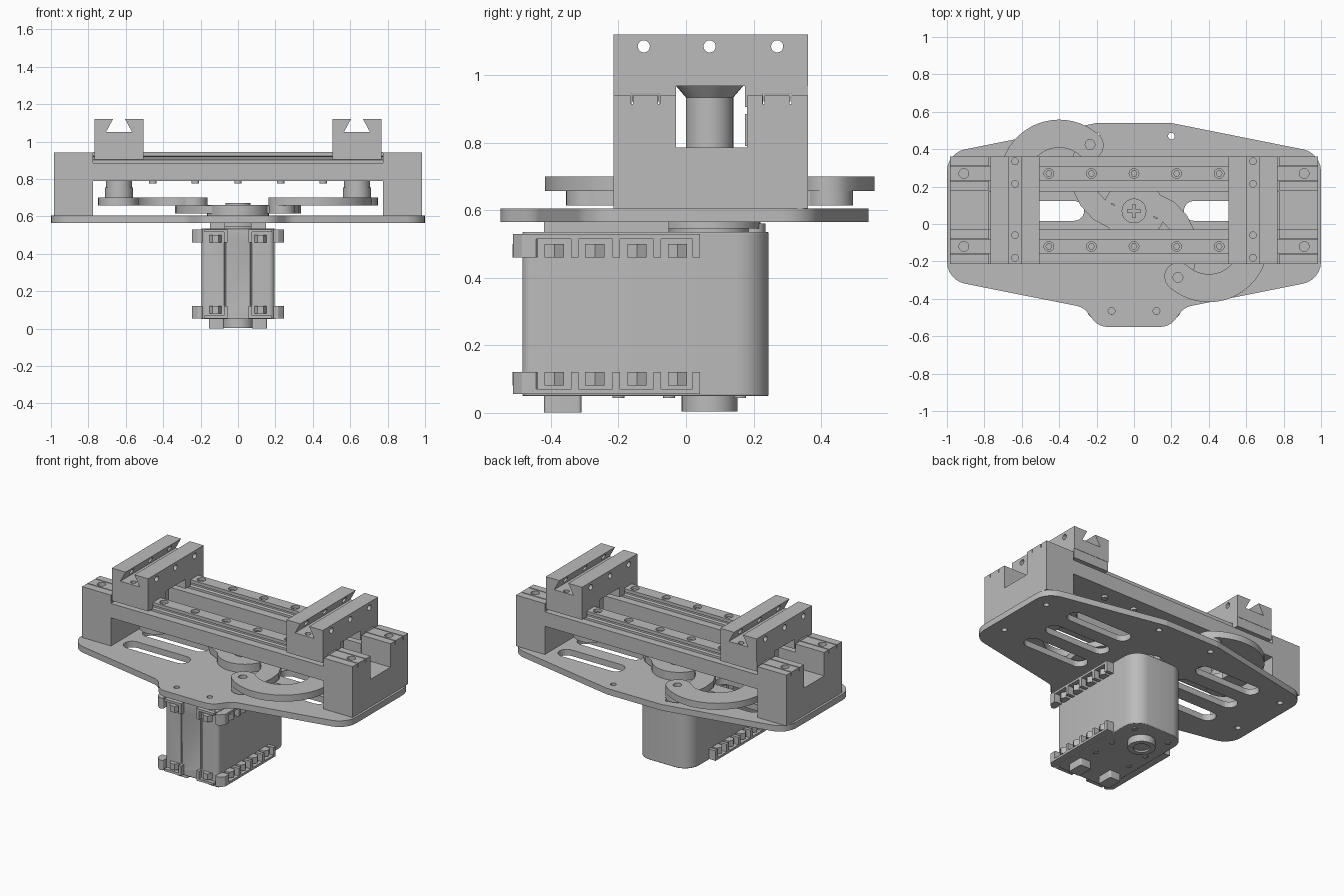
import bpy, bmesh, math
from mathutils import Vector

cube = bpy.data.objects.get("Cube")
if cube:
    bpy.data.objects.remove(cube)

grey = bpy.data.materials.new("machined_grey")
grey.use_nodes = True
TONE = (0.5, 0.5, 0.5, 1)
grey.diffuse_color = TONE
grey.node_tree.nodes["Principled BSDF"].inputs["Base Color"].default_value = TONE
CY = 0.07        # y of the main axis
RAILS = (-0.12, 0.27)


def circle(x, y, r, n=32):
    return [(x + r * math.cos(2 * math.pi * i / n), y + r * math.sin(2 * math.pi * i / n)) for i in range(n)]


def rect(x0, x1, y0, y1):
    return [(x0, y0), (x1, y0), (x1, y1), (x0, y1)]


def rounded(corners, steps=6):
    """Polygon with a radius at each corner, given as (x, y, radius)."""
    out = []
    for i, (x, y, r) in enumerate(corners):
        p = Vector((x, y))
        a = (Vector(corners[i - 1][:2]) - p).normalized()
        b = (Vector(corners[(i + 1) % len(corners)][:2]) - p).normalized()
        half = a.angle(b) / 2
        c = p + (a + b).normalized() * (r / math.sin(half))
        d = r / math.tan(half)
        s, e = p + a * d - c, p + b * d - c
        turn = s.angle_signed(e)
        for k in range(steps + 1):
            t = -turn * k / steps
            out.append((c.x + s.x * math.cos(t) - s.y * math.sin(t), c.y + s.x * math.sin(t) + s.y * math.cos(t)))
    return out


def ribbon(path, w):
    """Outline of a strip with round ends along a path."""
    pts = [Vector(p) for p in path]
    dirs = [(pts[min(i + 1, len(pts) - 1)] - pts[max(i - 1, 0)]).normalized() for i in range(len(pts))]
    side = [Vector((-d.y, d.x)) * w for d in dirs]

    def cap(p, n):
        return [p + Vector((n.x * math.cos(t) + n.y * math.sin(t), n.y * math.cos(t) - n.x * math.sin(t)))
                for t in (math.pi * k / 12 for k in range(13))]
    out = [p + s for p, s in zip(pts[:-1], side)] + cap(pts[-1], side[-1])
    out += [p - s for p, s in reversed(list(zip(pts[1:-1], side[1:-1])))] + cap(pts[0], -side[0])
    return [(p.x, p.y) for p in out]


def arc(cx, cy, r, a0, a1, n=20):
    return [(cx + r * math.cos(math.radians(a0 + (a1 - a0) * i / n)),
             cy + r * math.sin(math.radians(a0 + (a1 - a0) * i / n))) for i in range(n + 1)]


def part(name, solids, smooth=True):
    """Object made of prisms, each (outline, low, high, axis)."""
    bm = bmesh.new()
    for pts, lo, hi, *ax in solids:
        place = {"x": lambda u, v, h: (h, u, v), "y": lambda u, v, h: (u, h, v),
                 "z": lambda u, v, h: (u, v, h)}[ax[0] if ax else "z"]
        face = bm.faces.new([bm.verts.new(place(u, v, lo)) for u, v in pts])
        ext = bmesh.ops.extrude_face_region(bm, geom=[face])["geom"]
        move = Vector(place(0, 0, hi - lo))
        bmesh.ops.translate(bm, vec=move, verts=[g for g in ext if isinstance(g, bmesh.types.BMVert)])
    bmesh.ops.recalc_face_normals(bm, faces=bm.faces)
    me = bpy.data.meshes.new(name)
    bm.to_mesh(me)
    bm.free()
    me.materials.append(grey)
    ob = bpy.data.objects.new(name, me)
    bpy.context.collection.objects.link(ob)
    if smooth:
        bpy.ops.object.select_all(action="DESELECT")
        ob.select_set(True)
        bpy.context.view_layer.objects.active = ob
        bpy.ops.object.shade_smooth_by_angle(angle=math.radians(30))
    return ob


def cut(ob, solids):
    tool = part("cutter", solids, False)
    tool.hide_render = True
    mod = ob.modifiers.new("cut", "BOOLEAN")
    mod.operation, mod.solver, mod.object = "DIFFERENCE", "EXACT", tool
    bpy.context.view_layer.objects.active = ob
    bpy.ops.object.modifier_apply(modifier=mod.name)
    bpy.data.objects.remove(tool)


def spin(pts, s):
    """Half turn about the main axis when s is -1."""
    return [(s * x, CY + s * (y - CY)) for x, y in pts]


# Base plate with slots and screw holes
half = [(0.2, 0.54, 0.1), (1, 0.38, 0.12), (1, -0.30, 0.12), (0.27, -0.445, 0.1), (0.19, -0.55, 0.1)]
plate = part("base_plate", [(rounded(half + [(-x, y, r) for x, y, r in reversed(half)]), 0.565, 0.605)])
holes = []
for s in (-1, 1):
    holes += [(ribbon([(s * 0.32, y), (s * 0.68, y)], 0.053), 0.5, 0.7) for y in (CY - 0.2, CY, CY + 0.2)]
    holes += [(circle(s * x, y, 0.018, 16), 0.5, 0.7)
              for x, y in ((0.12, -0.465), (0.2, 0.47), (0.91, -0.12), (0.91, 0.27))]
cut(plate, holes)

# End blocks and the beams between them
for s, side in ((1, "left"), (-1, "right")):
    x0, x1 = sorted((s * 0.775, s * 0.985))
    block = part(side + "_end_block", [([(-0.215, 0.605), (0.362, 0.605), (0.362, 0.94), (0.18, 0.94), (0.18, 0.785),
                                         (-0.03, 0.785), (-0.03, 0.94), (-0.215, 0.94)], x0, x1, "x")])
    cut(block, [(circle(s * 0.91, y, 0.026, 20), 0.9, 1) for y in RAILS]
        + [(rect(y + d - 0.003, y + d + 0.003, 0.915, 1), -1, 1, "x") for y in RAILS for d in (-0.04, 0.04)])
xs = (-0.685, -0.455, -0.228, 0, 0.228, 0.455, 0.685)
for y, label in zip(RAILS, ("front", "back")):
    part(label + "_beam", [(rect(y - 0.095, y + 0.09, 0.79, 0.885), -0.775, 0.775, "x")])
    w = 0.04
    prof = [(-w, 0.885), (w, 0.885), (w, 0.9), (w - 0.012, 0.906), (w - 0.012, 0.916), (w, 0.922), (w, 0.943)]
    prof += [(-u, v) for u, v in reversed(prof[2:])]
    rail = part(label + "_rail", [([(y + u, v) for u, v in prof], -0.775, 0.775, "x")])
    cut(rail, [(circle(x, y, 0.026, 20), 0.91, 1) for x in xs])
    part(label + "_rail_screws", [(circle(x, y, 0.02, 16), 0.775, 0.8) for x in xs[1:-1]]
         + [(circle(x, y, 0.018, 6), 0.9, 0.93) for x in xs])

# Sliding jaws: carriages, dovetailed body and drive pin
for s, side in ((1, "left"), (-1, "right")):
    c = s * 0.636
    x0, x1 = c - 0.132, c + 0.132
    jaw = part(side + "_jaw", [([(x0, 0.968), (x1, 0.968), (x1, 1.12), (c + 0.032, 1.12), (c + 0.07, 1.05),
                                 (c - 0.07, 1.05), (c - 0.032, 1.12), (x0, 1.12)], -0.215, 0.362, "y")])
    cut(jaw, [(circle(y, 1.085, 0.018, 20), x0 - 0.1, x1 + 0.1, "x") for y in (-0.125, CY, 0.27)]
        + [(circle(c, y, 0.018, 16), 1, 1.1) for y in (-0.18, -0.06, 0.215, 0.335)])
    for y, label in zip(RAILS, ("front", "back")):
        a, b = y - 0.095, y + 0.09
        part(f"{side}_{label}_carriage", [([(a, 0.905), (y - 0.042, 0.905), (y - 0.042, 0.946), (y + 0.042, 0.946),
                                           (y + 0.042, 0.905), (b, 0.905), (b, 0.968), (a, 0.968)], x0, x1, "x")])
    part(side + "_drive_pin", [(circle(c, CY, 0.07), 0.7, 0.97), (circle(c, CY, 0.075), 0.7, 0.755)])
    bpy.ops.mesh.primitive_cone_add(vertices=32, radius1=0.07, radius2=0.1, depth=0.035, location=(c, CY, 0.951))
    flare = bpy.context.object
    flare.name = side + "_pin_flare"
    flare.data.materials.append(grey)
    bpy.ops.object.shade_smooth_by_angle(angle=math.radians(30))

# Curved links and crank arms, one pair per jaw
for s, side in ((-1, "left"), (1, "right")):
    sweep = arc(-0.4, 0.24, 0.243, 48, 190) + [(-0.64, CY + 0.03)]
    link = part(side + "_link", [(spin(ribbon(sweep, 0.075), s), 0.657, 0.7)])
    part(side + "_link_eye", [(spin(circle(-0.64, CY, 0.108), s), 0.657, 0.7)])
    pivot = spin([(-0.235, 0.425)], s)[0]
    cut(link, [(circle(*pivot, 0.045), 0.685, 0.8), (circle(*pivot, 0.026), 0.6, 0.8)])
    arm = [(-0.235, 0.425), (-0.265, 0.36), (-0.278, 0.28), (-0.27, 0.2), (-0.235, 0.13), (-0.18, 0.07),
           (-0.1, 0.03), (-0.03, 0.02)]
    crank = part(side + "_crank_arm", [(spin(ribbon(arm, 0.06), s), 0.614, 0.657)])
    cut(crank, [(circle(*pivot, 0.026), 0.6, 0.8)])
    part(side + "_link_pivot", [(circle(*pivot, 0.07), 0.614, 0.657)])
hub = part("crank_hub", [(circle(0, CY, 0.165, 40), 0.6, 0.66)])
cut(hub, [(circle(s * 0.12, CY - s * 0.025, 0.016, 16), 0.63, 0.7) for s in (-1, 1)])
screw = part("centre_screw", [(circle(0, CY, 0.066), 0.64, 0.672)])
for a, b in ((0.035, 0.008), (0.008, 0.035)):
    cut(screw, [(rect(-a, a, CY - b, CY + b), 0.66, 0.7)])

# Servo motor below the plate
body = [(0.195, 0.245, 0.1), (0.195, -0.485, 0.03), (-0.195, -0.485, 0.03), (-0.195, 0.245, 0.1)]
motor = part("motor_body", [(rounded(body), 0.05, 0.535)])
bev = motor.modifiers.new("edge", "BEVEL")
bev.width, bev.segments, bev.angle_limit = 0.015, 2, math.radians(40)
bev.limit_method = "ANGLE"
cut(motor, [(rect(x - 0.004, x + 0.004, -0.5, -0.478), 0.12, 0.46) for x in (-0.07, 0.07)])
part("motor_horn", [(circle(0, CY, 0.15), 0.545, 0.566), (circle(0, CY, 0.12), 0.53, 0.55),
                    (circle(0, 0.2, 0.035), 0.53, 0.56)])
idler = part("motor_idler", [(circle(0, CY, 0.083), 0.004, 0.06)])
cut(idler, [(circle(0, CY, 0.05), -0.1, 0.015), (circle(0, CY, 0.02), -0.1, 0.03)])
part("motor_sockets", [(rounded([(x + 0.04, -0.31, 0.01), (x + 0.04, -0.42, 0.01),
                                 (x - 0.04, -0.42, 0.01), (x - 0.04, -0.31, 0.01)]), 0, 0.06) for x in (-0.115, 0.115)])
part("motor_top_spacers", [(rect(x - 0.04, x + 0.04, -0.42, -0.05), 0.53, 0.566) for x in (-0.11, 0.11)])

# Toothed mounting edges with hex nuts, top and bottom
for label, z0, z1, nz in (("lower", 0.055, 0.12, 0.1), ("upper", 0.46, 0.53, 0.48)):
    flange = 0.055 if label == "lower" else 0.515
    solids, nuts = [], []
    for s in (-1, 1):
        a, b = sorted((s * 0.18, s * 0.245))
        solids.append((rect(a, b, -0.465, 0.04), flange, flange + 0.015))
        solids += [(rect(a, b, y - 0.011, y + 0.011), z0, z1) for y in (-0.455, -0.33, -0.207, -0.085, 0.03)]
        nuts += [(circle(s * 0.21, y, 0.033, 6), nz - 0.02, nz + 0.02) for y in (-0.39, -0.27, -0.145, -0.025)]
        solids.append((rounded([(s * 0.245, -0.44, 0.01), (s * 0.245, -0.485, 0.01), (s * 0.215, -0.512, 0.01),
                                (s * 0.19, -0.512, 0.01), (s * 0.19, -0.44, 0.01)]), z0, z1))
        solids.append((rect(s * 0.12 - 0.06, s * 0.12 + 0.06, -0.512, -0.47), flange, flange + 0.015))
        solids.append((rect(s * 0.065 - 0.01, s * 0.065 + 0.01, -0.512, -0.47), z0, z1))
        nuts.append((circle(s * 0.12, -0.485, 0.033, 6), nz - 0.02, nz + 0.02))
    part(label + "_mount_teeth", solids)
    part(label + "_mount_nuts", nuts)
part("motor_screws", [(circle(sx * 0.13, y, 0.018, 12), 0.044, 0.06) for sx in (-1, 1) for y in (-0.2, -0.05, 0.16)])
